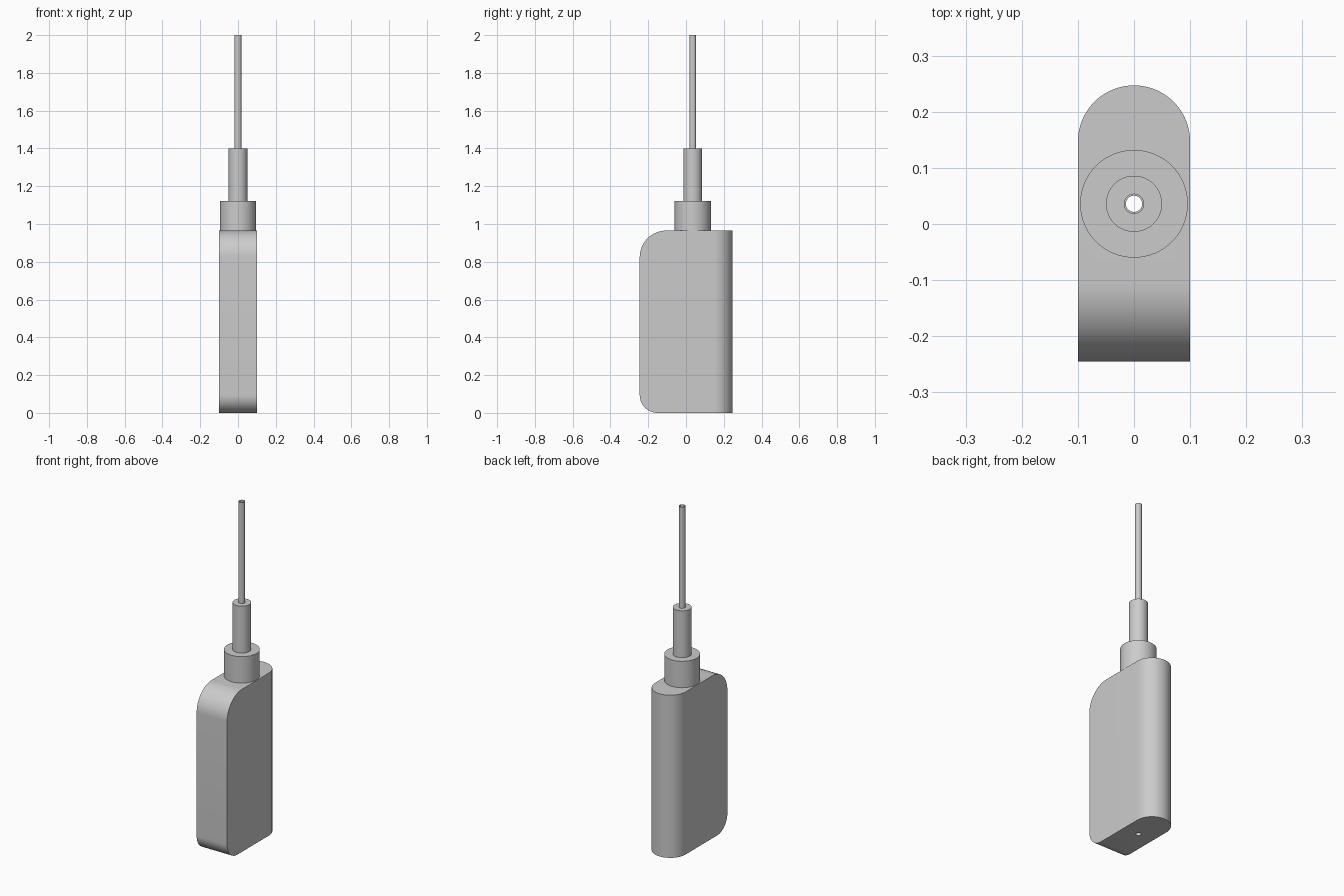
import bpy, bmesh
from math import sin, cos, pi, radians
from mathutils import Vector

if "Cube" in bpy.data.objects:
    bpy.data.objects.remove(bpy.data.objects["Cube"], do_unlink=True)

HALF_W, FRONT, BACK, BODY_TOP = 0.1, -0.245, 0.247, 0.965
AXIS_Y, BORE = 0.036, 0.0145

grey = bpy.data.materials.new("plain grey")
grey.use_nodes = True
grey.diffuse_color = (0.6, 0.6, 0.6, 1)
grey.node_tree.nodes["Principled BSDF"].inputs["Base Color"].default_value = (0.6, 0.6, 0.6, 1)


def finish(name, bm):
    bmesh.ops.recalc_face_normals(bm, faces=bm.faces)
    mesh = bpy.data.meshes.new(name)
    bm.to_mesh(mesh)
    bm.free()
    mesh.materials.append(grey)
    obj = bpy.data.objects.new(name, mesh)
    bpy.context.collection.objects.link(obj)
    return obj


def activate(obj):
    bpy.ops.object.select_all(action='DESELECT')
    obj.select_set(True)
    bpy.context.view_layer.objects.active = obj


def smooth(obj):
    activate(obj)
    bpy.ops.object.shade_smooth_by_angle(angle=radians(30))


def arc(cx, cy, r, start, end, steps):
    angles = [radians(start + (end - start) * i / steps) for i in range(steps + 1)]
    return [(cx + r * cos(a), cy + r * sin(a)) for a in angles]


def prism(name, outline, direction):
    bm = bmesh.new()
    face = bm.faces.new([bm.verts.new(p) for p in outline])
    grown = bmesh.ops.extrude_face_region(bm, geom=[face])["geom"]
    bmesh.ops.translate(bm, vec=Vector(direction),
                        verts=[v for v in grown if isinstance(v, bmesh.types.BMVert)])
    return finish(name, bm)


def lathe(name, profile, steps=64):
    # Revolve a closed (radius, z) loop about the nozzle axis
    bm = bmesh.new()
    rings = [[bm.verts.new((r * cos(2 * pi * i / steps), AXIS_Y + r * sin(2 * pi * i / steps), z))
              for r, z in profile] for i in range(steps)]
    n = len(profile)
    for i in range(steps):
        a, b = rings[i], rings[(i + 1) % steps]
        for j in range(n):
            k = (j + 1) % n
            bm.faces.new((a[j], b[j], b[k], a[k]))
    return finish(name, bm)


def cut(obj, cutter, operation):
    cutter.hide_render = True
    mod = obj.modifiers.new("cut", 'BOOLEAN')
    mod.object, mod.operation, mod.solver = cutter, operation, 'EXACT'
    activate(obj)
    bpy.ops.object.modifier_apply(modifier=mod.name)
    bpy.data.objects.remove(cutter, do_unlink=True)


# Body: side outline with two rounded front corners
top_r, low_r = 0.14, 0.095
side = [(BACK + 0.1, 0), (BACK + 0.1, BODY_TOP)]
side += arc(FRONT + top_r, BODY_TOP - top_r, top_r, 90, 180, 20)
side += arc(FRONT + low_r, low_r, low_r, 180, 270, 16)
body = prism("body", [(-HALF_W - 0.05, y, z) for y, z in side], (2 * HALF_W + 0.1, 0, 0))

# Plan outline gives the flat sides and the round back
plan = [(-HALF_W, FRONT - 0.1), (HALF_W, FRONT - 0.1)]
plan += arc(0, BACK - HALF_W, HALF_W, 0, 180, 40)
cut(body, prism("plan_cutter", [(x, y, -0.1) for x, y in plan], (0, 0, 1.3)), 'INTERSECT')

# Bore running down through the body
bore = prism("bore_cutter", [(x, y, -0.2) for x, y in arc(0, AXIS_Y, BORE, 0, 354.375, 63)], (0, 0, 1.5))
cut(body, bore, 'DIFFERENCE')
smooth(body)

# Stepped hollow stem: collar, sleeve and thin tube
parts = [("collar", 0.096, BODY_TOP, 1.122), ("sleeve", 0.05, 1.122, 1.4), ("thin_tube", 0.018, 1.4, 2.0)]
for name, radius, low, high in parts:
    smooth(lathe(name, [(BORE, low), (radius, low), (radius, high), (BORE, high)]))
